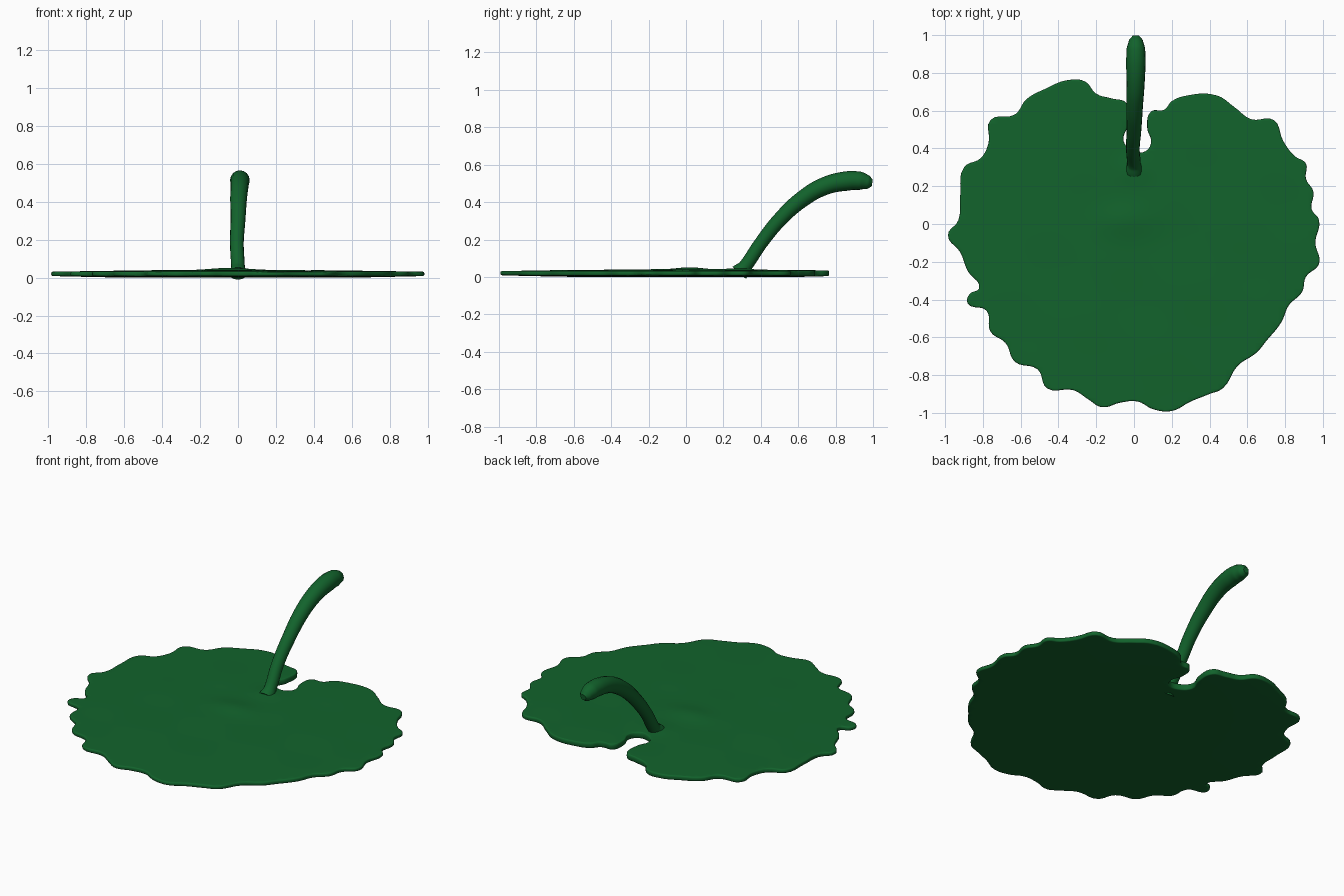
import bpy, bmesh
from math import exp, sin
from mathutils import Vector

if "Cube" in bpy.data.objects:
    bpy.data.objects.remove(bpy.data.objects["Cube"])

green = bpy.data.materials.new("leaf_green")
green.diffuse_color = (0.006, 0.125, 0.025, 1)
green.use_nodes = True
green.node_tree.nodes["Principled BSDF"].inputs["Base Color"].default_value = green.diffuse_color


def bezier(name, points, radii=None, closed=False, dims='3D'):
    """Smooth curve through points, returned as (object, curve data)."""
    cu = bpy.data.curves.new(name + "_curve", 'CURVE')
    cu.dimensions = dims
    sp = cu.splines.new('BEZIER')
    sp.bezier_points.add(len(points) - 1)
    sp.use_cyclic_u = closed
    for i, (bp, p) in enumerate(zip(sp.bezier_points, points)):
        bp.co = Vector(p).to_3d() if len(p) == 2 else p
        bp.handle_left_type = bp.handle_right_type = 'AUTO'
        bp.radius = radii[i] if radii else 1
    ob = bpy.data.objects.new(name, cu)
    bpy.context.collection.objects.link(ob)
    return ob, cu


def finish(ob, shape=None, angle=0.9):
    """Turn curve into a mesh, optionally reshape it, shade and colour."""
    bpy.ops.object.select_all(action='DESELECT')
    ob.select_set(True)
    bpy.context.view_layer.objects.active = ob
    bpy.ops.object.convert(target='MESH')
    bm = bmesh.new()
    bm.from_mesh(ob.data)
    bmesh.ops.remove_doubles(bm, verts=bm.verts, dist=0.0004)
    if shape:
        shape(bm)
    bmesh.ops.recalc_face_normals(bm, faces=bm.faces)
    bm.to_mesh(ob.data)
    bm.free()
    ob.data.materials.clear()
    ob.data.materials.append(green)
    bpy.ops.object.shade_smooth_by_angle(angle=angle)


# Leaf pad: scalloped outline with a notch, clockwise from the notch floor
outline = [
    (0, .385), (.06, .385), (.09, .43), (.07, .51), (.09, .595), (.16, .605),
    (.20, .65), (.28, .68), (.44, .68), (.53, .62), (.62, .555), (.74, .55),
    (.79, .44), (.85, .36), (.91, .32), (.91, .24), (.95, .17), (.94, .08),
    (.98, .02), (.96, -.1), (.98, -.21), (.91, -.28), (.89, -.36), (.82, -.43),
    (.78, -.52), (.70, -.62), (.65, -.68), (.55, -.75), (.47, -.87), (.40, -.90),
    (.30, -.94), (.20, -.99), (.10, -.98), (.02, -.94), (-.07, -.945), (-.17, -.97),
    (-.24, -.93), (-.32, -.88), (-.46, -.87), (-.51, -.77), (-.63, -.73), (-.68, -.63),
    (-.76, -.57), (-.78, -.46), (-.88, -.42), (-.87, -.37), (-.82, -.34), (-.88, -.25),
    (-.92, -.15), (-.985, -.06), (-.93, .02), (-.92, .15), (-.90, .30), (-.81, .35),
    (-.77, .43), (-.76, .55), (-.63, .58), (-.57, .66), (-.46, .72), (-.36, .76),
    (-.26, .755), (-.20, .69), (-.12, .665), (-.04, .64), (-.03, .53), (-.055, .44)]
leaf, cu = bezier("leaf_pad", outline, closed=True, dims='2D')
cu.resolution_u = 5
cu.fill_mode = 'BOTH'
cu.extrude = 0.003
cu.bevel_depth = 0.008
cu.bevel_resolution = 2
cu.offset = -0.008


def shape_leaf(bm):
    # cut in a grid so the surface can swell gently
    for k in range(-24, 25):
        for n in ((1, 0, 0), (0, 1, 0)):
            co = Vector(n) * (k * 0.04 + 0.003)
            bmesh.ops.bisect_plane(bm, geom=bm.verts[:] + bm.edges[:] + bm.faces[:],
                                   plane_co=co, plane_no=n, dist=1e-5)
    for v in bm.verts:
        x, y, z = v.co
        swell = max(0, 1 - x * x - y * y)
        v.co.z = z + 0.02
        if z > 0.005:
            ring = exp(-((x + .05) ** 2 / .02 + (y - .02) ** 2 / .008))
            foot = exp(-(x * x + (y - .29) ** 2) / .006)
            ripple = sin(9 * x + 4 * y) * sin(11 * y - 3 * x)
            v.co.z += swell * (0.009 + 0.0015 * ripple) + 0.012 * ring + 0.008 * foot
        elif z < -0.005:
            v.co.z -= 0.009 * min(1, 1.5 * swell)


finish(leaf, shape_leaf)

# Arching stem, thicker towards its rounded tip
path = [(0, .285, .022), (0, .315, .055), (-.006, .40, .18), (0, .50, .305),
        (.003, .62, .415), (.008, .74, .485), (.01, .86, .513), (.01, .93, .514),
        (.01, .975, .506), (.01, .996, .503)]
stem, cu = bezier("stem", path, [.048, .036, .036, .039, .044, .048, .052, .049, .036, .018])
cu.bevel_depth = 1
cu.bevel_resolution = 6
cu.resolution_u = 6
cu.use_fill_caps = True
finish(stem)
